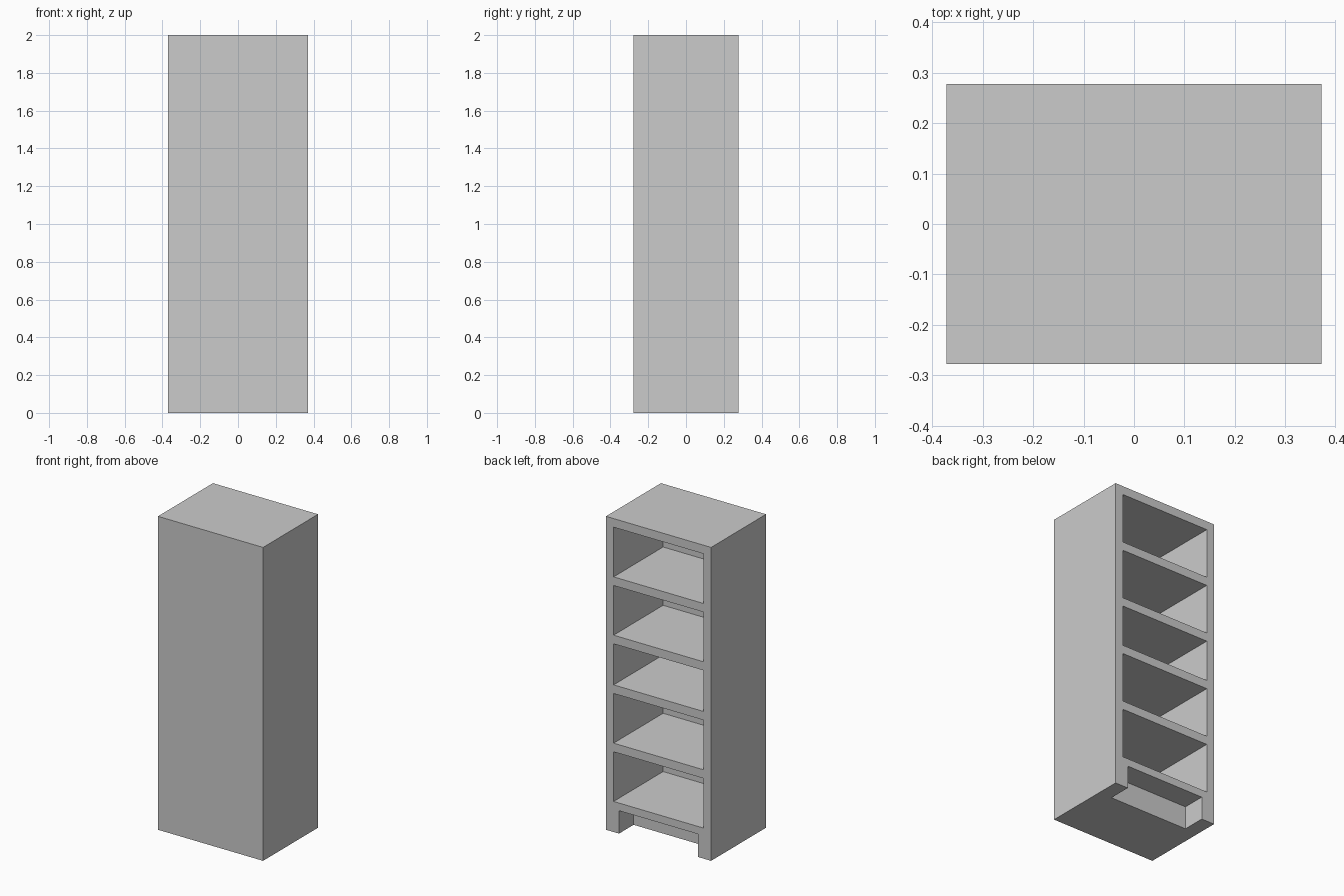
import bpy

if "Cube" in bpy.data.objects:
    bpy.data.objects.remove(bpy.data.objects["Cube"])

HX, HY, H = 0.371, 0.277, 2.0     # half width, half depth, height
T = 0.055                         # board thickness
FRONT = -HY + T                   # inner face of the closed front
OUT = HY + 0.1                    # cutters reach past the open back


def box(name, x0, x1, y0, y1, z0, z1):
    bpy.ops.mesh.primitive_cube_add(
        size=1, location=((x0 + x1) / 2, (y0 + y1) / 2, (z0 + z1) / 2))
    ob = bpy.context.object
    ob.name = name
    ob.scale = (x1 - x0, y1 - y0, z1 - z0)
    bpy.ops.object.transform_apply(location=True, rotation=False, scale=True)
    return ob


def cut(target, cutter):
    mod = target.modifiers.new("cut", 'BOOLEAN')
    mod.operation = 'DIFFERENCE'
    mod.solver = 'EXACT'
    mod.object = cutter
    bpy.context.view_layer.objects.active = target
    bpy.ops.object.modifier_apply(modifier=mod.name)
    bpy.data.objects.remove(cutter, do_unlink=True)


# Solid cabinet block
body = box("cabinet_body", -HX, HX, -HY, HY, 0, H)

# Five shelf compartments open at the back, from top to bottom
top = H - T
for height in (0.317, 0.317, 0.262, 0.317, 0.317):
    cut(body, box("compartment_cutter", -HX + T - 0.001, HX - T + 0.001,
                  FRONT, OUT, top - height, top))
    top -= height + T

# Plinth recess at the back of the base, leaving a foot on each side
foot = 0.092
cut(body, box("recess_cutter", -HX + foot, HX - foot, HY - 0.147, OUT, -0.1, 0.146))
